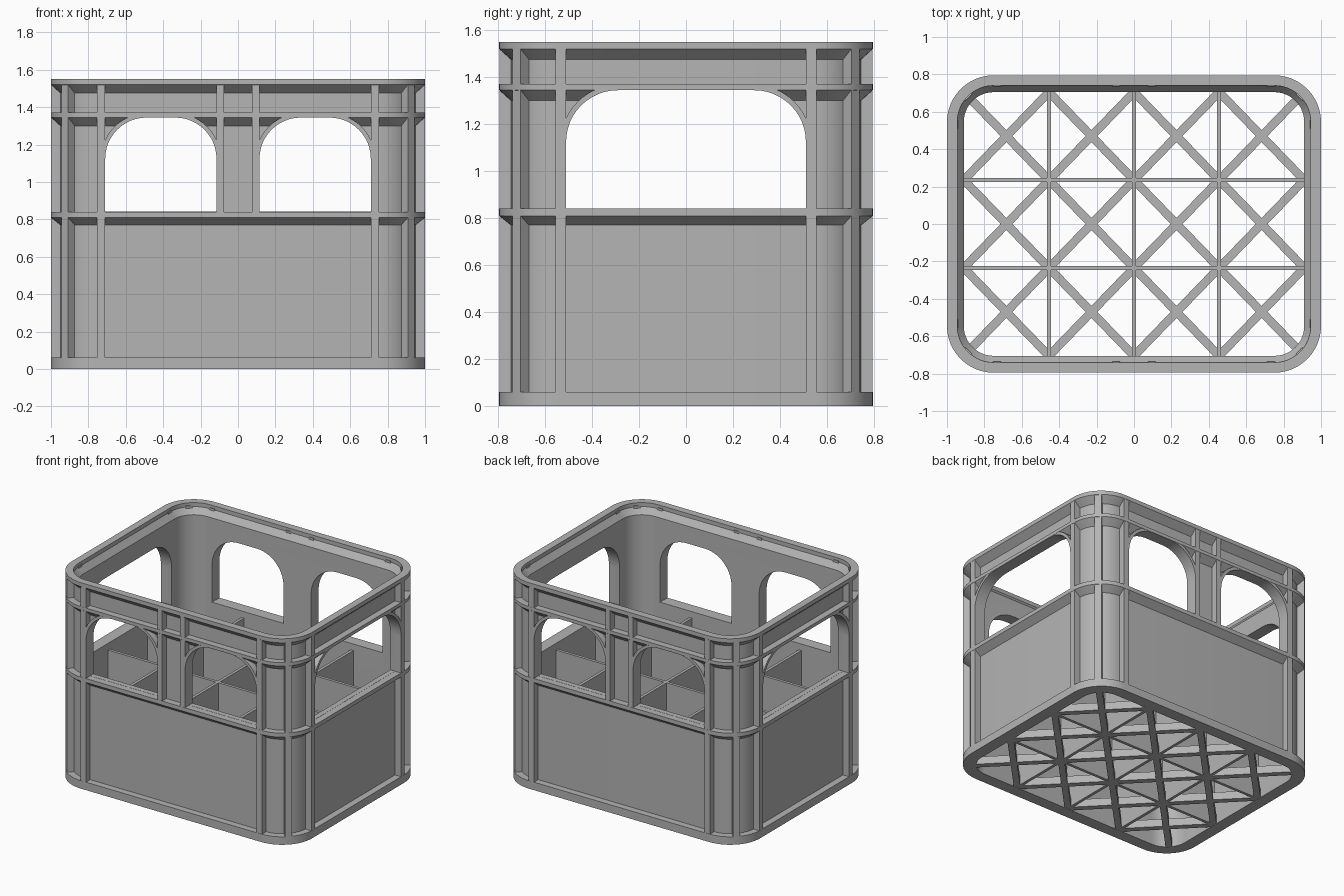
import bpy, bmesh, math
from mathutils import Matrix, Vector

old = bpy.data.objects.get("Cube")
if old:
    bpy.data.objects.remove(old, do_unlink=True)

HX, HY, R = 1.0, 0.795, 0.25        # half sizes and corner radius
WALL, INNER = 0.05, 0.09            # insets of the wall's outer and inner skin
SILL, HEAD, RIM = 0.84, 1.345, 1.52
SEG = 12

grey = bpy.data.materials.new("light_grey_plastic")
grey.use_nodes = True
colour = (0.46, 0.46, 0.46, 1)
grey.diffuse_color = colour
grey.node_tree.nodes["Principled BSDF"].inputs["Base Color"].default_value = colour


def finish(name, bm):
    bmesh.ops.recalc_face_normals(bm, faces=bm.faces)
    mesh = bpy.data.meshes.new(name)
    bm.to_mesh(mesh)
    bm.free()
    obj = bpy.data.objects.new(name, mesh)
    mesh.materials.append(grey)
    bpy.context.collection.objects.link(obj)
    return obj


def smooth(obj):
    bpy.ops.object.select_all(action='DESELECT')
    obj.select_set(True)
    bpy.context.view_layer.objects.active = obj
    bpy.ops.object.shade_smooth_by_angle(angle=math.radians(30))


def rounded_outline(inset):
    pts = []
    for k, (sx, sy) in enumerate([(1, 1), (-1, 1), (-1, -1), (1, -1)]):
        for i in range(SEG + 1):
            a = math.pi / 2 * (k + i / SEG)
            pts.append((sx * (HX - R) + (R - inset) * math.cos(a),
                        sy * (HY - R) + (R - inset) * math.sin(a)))
    return pts


def ring(name, profile):
    """Sweep a closed (inset, z) profile around the rounded outline."""
    bm = bmesh.new()
    loops = [[bm.verts.new((x, y, z)) for x, y in rounded_outline(inset)]
             for inset, z in profile]
    for a, b in zip(loops, loops[1:] + loops[:1]):
        for i in range(len(a)):
            j = (i + 1) % len(a)
            bm.faces.new((a[i], a[j], b[j], b[i]))
    return finish(name, bm)


def prism(name, outline, near, far, turn=0):
    """Extrude a (u, z) outline from depth near to far, facing side number turn."""
    bm = bmesh.new()
    rot = Matrix.Rotation(turn * math.pi / 2, 3, 'Z')
    a, b = [[bm.verts.new(rot @ Vector((u, -d, z))) for u, z in outline]
            for d in (near, far)]
    bm.faces.new(a)
    bm.faces.new(b[::-1])
    for i in range(len(a)):
        j = (i + 1) % len(a)
        bm.faces.new((a[i], b[i], b[j], a[j]))
    return finish(name, bm)


def box(name, centre, size, angle=0):
    bm = bmesh.new()
    bmesh.ops.create_cube(bm, size=1, matrix=Matrix.Translation(centre)
                          @ Matrix.Rotation(angle, 4, 'Z') @ Matrix.Diagonal((*size, 1)))
    return finish(name, bm)


def arc(cx, cz, r, start):
    return [(cx + r * math.cos(start + math.pi / 2 * i / SEG),
             cz + r * math.sin(start + math.pi / 2 * i / SEG)) for i in range(SEG + 1)]


def window_outline(u0, u1, r):
    z = HEAD - 0.001
    return ([(u0, SILL + 0.001), (u1, SILL + 0.001)]
            + arc(u1 - r, z - r, r, 0) + arc(u0 + r, z - r, r, math.pi / 2))


# Shell: base band, recessed wall, two flanges with sloped undersides and the rim
shell = ring("crate_shell", [
    (0, 0), (0, 0.06), (WALL, 0.06), (WALL, 0.77), (0, 0.81), (0, SILL),
    (WALL, SILL), (WALL, 1.3), (0, HEAD), (0, 1.37), (WALL, 1.37),
    (WALL, 1.475), (0, RIM), (0, 1.55), (0.055, 1.55), (0.055, RIM),
    (INNER, 1.475), (INNER, 0)])

# Arched windows: two on front and back, one wide one on each end
LONG = [(-0.71, -0.115, 0.22), (0.115, 0.71, 0.22)]
SHORT = [(-0.51, 0.51, 0.22)]
bpy.context.view_layer.objects.active = shell
for turn, windows in ((0, LONG), (1, SHORT)):
    for w in windows:
        cutter = prism("window_cutter", window_outline(*w), -1.2, 1.2, turn)
        mod = shell.modifiers.new("window", 'BOOLEAN')
        mod.operation, mod.solver, mod.object = 'DIFFERENCE', 'EXACT', cutter
        bpy.ops.object.modifier_apply(modifier=mod.name)
        bpy.data.objects.remove(cutter, do_unlink=True)
smooth(shell)

# Vertical ribs and window arches on all four sides
for turn in range(4):
    windows, half = (LONG, HY) if turn % 2 == 0 else (SHORT, HX)
    near, far = half - WALL - 0.01, half - 0.001
    edge = windows[-1][1]
    ribs = [(edge, edge + 0.045, 0.03)]
    if len(windows) > 1:
        ribs.append((0.075, 0.115, SILL - 0.02))
    for u0, u1, z0 in ribs:
        for s in (-1, 1):
            prism("wall_rib", [(s * u0, z0), (s * u1, z0), (s * u1, 1.53), (s * u0, 1.53)],
                  near, far, turn)
    for u0, u1, r in windows:
        for cx, start in ((u1 - r, 0), (u0 + r, math.pi / 2)):
            cz = HEAD - 0.001 - r
            band = arc(cx, cz, r, start) + arc(cx, cz, r + 0.022, start)[::-1]
            smooth(prism("window_arch", band, near, far, turn))

# Diagonal rib on each rounded corner
for sx in (-1, 1):
    for sy in (-1, 1):
        d = (R - 0.032) * math.sqrt(0.5)
        box("corner_rib", (sx * (HX - R + d), sy * (HY - R + d), 0.78),
            (0.06, 0.048, 1.5), math.atan2(sy, sx))

# Bottle dividers
XS = [-0.91, -0.455, 0, 0.455, 0.91]
YS = [-0.705, -0.235, 0.235, 0.705]
TOP = 0.79
for x in XS[1:-1]:
    box("cross_divider", (x, 0, TOP / 2 + 0.001), (0.022, 1.43, TOP))
for y in YS[1:-1]:
    box("long_divider", (0, y, TOP / 2 + 0.001), (1.84, 0.022, TOP - 0.001))

# Floor lattice: crossed bars under every compartment
for x0, x1 in zip(XS, XS[1:]):
    for y0, y1 in zip(YS, YS[1:]):
        dx, dy = x1 - x0, y1 - y0
        for s in (-1, 1):
            box("floor_bar", ((x0 + x1) / 2, (y0 + y1) / 2, 0.03),
                (math.hypot(dx, dy), 0.045, 0.058), math.atan2(s * dy, dx))
